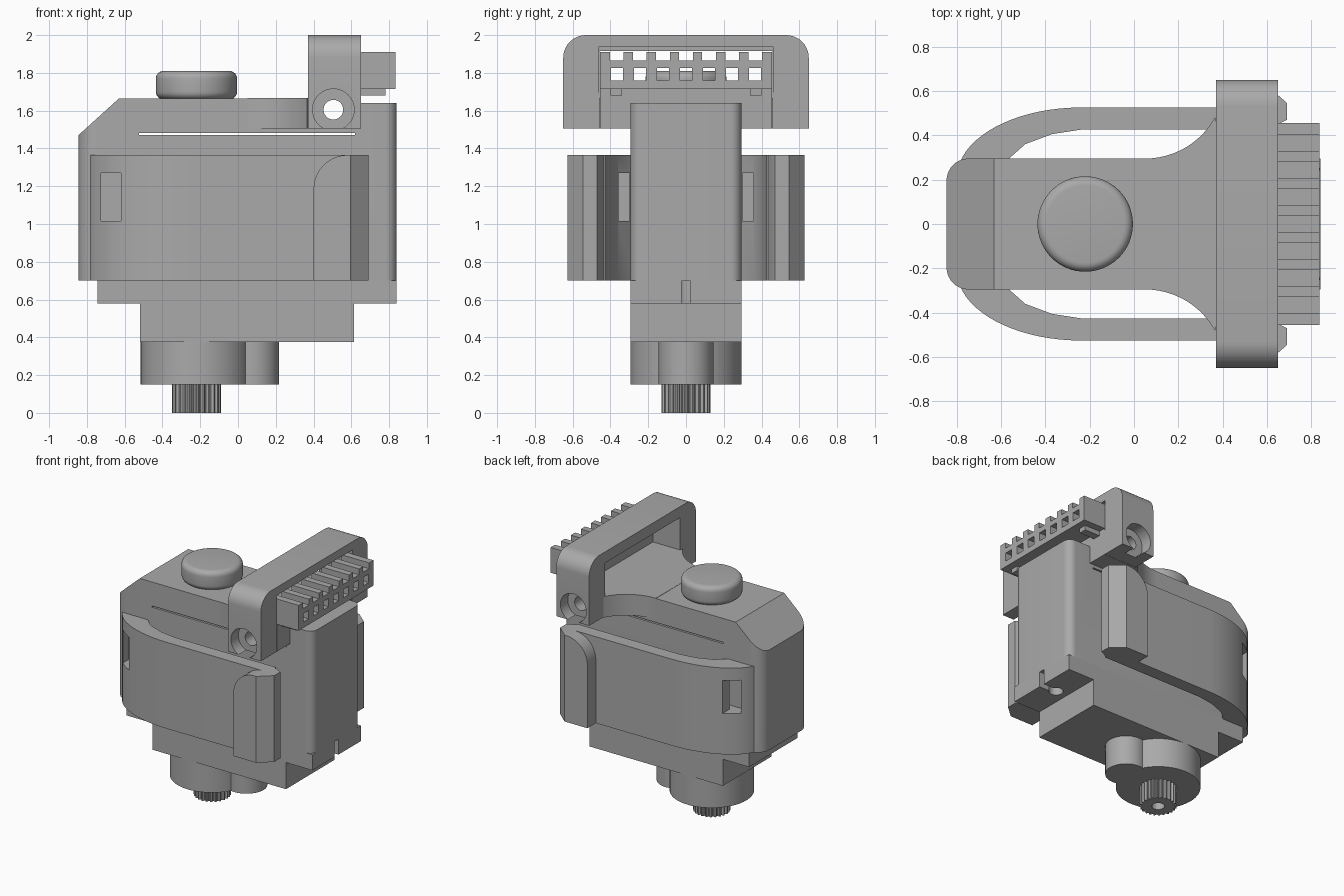
import bpy, bmesh
from math import sin, cos, pi
from mathutils import Vector

cube = bpy.data.objects.get("Cube")
if cube:
    bpy.data.objects.remove(cube)

grey = bpy.data.materials.new("plain grey")
grey.use_nodes = True
colour = (0.40, 0.40, 0.40, 1)
grey.diffuse_color = colour
grey.node_tree.nodes["Principled BSDF"].inputs["Base Color"].default_value = colour


def arc(cx, cy, rx, ry, start, end, steps=10):
    """Points on an elliptical arc, angles in quarter turns."""
    angles = [(start + (end - start) * i / steps) * pi / 2 for i in range(steps + 1)]
    return [(cx + rx * cos(a), cy + ry * sin(a)) for a in angles]


def circle(cx, cy, r, steps=64):
    return arc(cx, cy, r, r, 0, 4, steps)[:-1]


def prism(name, points, axis, low, high):
    """Extrude a flat profile along an axis; x takes (y,z), y takes (x,z), z takes (x,y)."""
    place = {"x": lambda a, b, t: (t, a, b),
             "y": lambda a, b, t: (a, t, b),
             "z": lambda a, b, t: (a, b, t)}[axis]
    bm = bmesh.new()
    ends = [[bm.verts.new(place(a, b, t)) for a, b in points] for t in (low, high)]
    bm.faces.new(ends[0])
    bm.faces.new(ends[1])
    for i in range(len(points)):
        j = (i + 1) % len(points)
        bm.faces.new((ends[0][i], ends[0][j], ends[1][j], ends[1][i]))
    bmesh.ops.recalc_face_normals(bm, faces=bm.faces)
    mesh = bpy.data.meshes.new(name)
    bm.to_mesh(mesh)
    bm.free()
    mesh.materials.append(grey)
    obj = bpy.data.objects.new(name, mesh)
    bpy.context.collection.objects.link(obj)
    return obj


def box(name, x, y, z):
    return prism(name, [(x[0], y[0]), (x[1], y[0]), (x[1], y[1]), (x[0], y[1])], "z", *z)


def activate(obj):
    bpy.ops.object.select_all(action="DESELECT")
    obj.select_set(True)
    bpy.context.view_layer.objects.active = obj


def apply(obj, kind, **settings):
    mod = obj.modifiers.new(kind.lower(), kind)
    for key, value in settings.items():
        setattr(mod, key, value)
    activate(obj)
    bpy.ops.object.modifier_apply(modifier=mod.name)


def cut(obj, *cutters):
    for cutter in cutters:
        apply(obj, "BOOLEAN", operation="DIFFERENCE", solver="EXACT", object=cutter)
        bpy.data.objects.remove(cutter)


def bolt_hole():
    return prism("bolt_hole", circle(0.505, 1.605, 0.052), "y", -0.8, 0.8)


W = 0.295      # half width of the casing
SHAFT = -0.22  # shaft position along x

# Main casing: rounded plan, sloped top corner, lowered right end
plan = (arc(0.78, W - 0.06, 0.06, 0.06, 0, 1) + arc(-0.745, W - 0.1, 0.1, 0.1, 1, 2)
        + arc(-0.745, 0.1 - W, 0.1, 0.1, 2, 3) + arc(0.78, 0.06 - W, 0.06, 0.06, 3, 4))
casing = prism("casing", plan, "z", 0.70, 1.665)
bm = bmesh.new()
bm.from_mesh(casing.data)
sliced = bmesh.ops.bisect_plane(bm, geom=bm.verts[:] + bm.edges[:] + bm.faces[:], dist=1e-5,
                                plane_co=(-0.845, 0, 1.47), plane_no=(-0.195, 0, 0.215),
                                clear_outer=True)
rim = [e for e in sliced["geom_cut"] if isinstance(e, bmesh.types.BMEdge)]
bmesh.ops.holes_fill(bm, edges=rim)
bmesh.ops.recalc_face_normals(bm, faces=bm.faces)
bm.to_mesh(casing.data)
bm.free()
cut(casing,
    box("end_step", (0.65, 1), (-1, 1), (1.64, 2)),
    box("seam_slot", (-0.525, 0.62), (-1, 1), (1.471, 1.481)),
    box("strap_slot", (-0.67, -0.62), (-1, 1), (1.015, 1.27)),
    bolt_hole())

# Mounting flange with notch and screw hole at each end, and the lower casing
flange = box("mounting_flange", (-0.745, 0.84), (-W, W), (0.58, 0.70))
cut(flange,
    box("notch", (0.72, 1), (-0.023, 0.023), (0.5, 0.699)),
    prism("screw_hole", circle(0.71, 0, 0.05, 32), "z", 0.5, 0.699),
    prism("screw_hole", circle(-0.63, 0, 0.05, 32), "z", 0.5, 0.699))
box("lower_casing", (-0.52, 0.615), (-W, W), (0.375, 0.58))

# Gear housing and toothed output shaft
prism("gear_housing", circle(SHAFT, 0, W), "z", 0.15, 0.376)
prism("small_gear_housing", circle(0.073, 0, 0.145), "z", 0.15, 0.376)
teeth = []
for i in range(96):
    a = 2 * pi * i / 96
    r = 0.13 if i % 4 < 2 else 0.115
    teeth.append((SHAFT + r * cos(a), r * sin(a)))
shaft = prism("output_shaft", teeth, "z", 0, 0.16)
cut(shaft, prism("shaft_bore", circle(SHAFT, 0, 0.045, 32), "z", -0.1, 0.12))

# Round cap on top
cap = prism("top_cap", circle(SHAFT, 0, 0.215), "z", 1.66, 1.81)
apply(cap, "BEVEL", width=0.04, segments=6, limit_method="ANGLE", angle_limit=1)

# Neck that flares out to the bracket
side = [(0.05, W)] + arc(0.05, W + 0.36, 0.36, 0.36, 3, 3.68, 12)[1:]
side = side + [(0.37, 0.455), (0.65, 0.455)]
neck = prism("flared_neck", side + [(x, -y) for x, y in reversed(side)], "z", 1.505, 1.667)
cut(neck, bolt_hole())

# Bracket arch with counterbored bolt holes
arch = ([(-0.65, 1.505)] + arc(-0.53, 1.88, 0.12, 0.12, 2, 1) + arc(0.53, 1.88, 0.12, 0.12, 1, 0)
        + [(0.65, 1.505), (0.457, 1.505), (0.457, 1.915), (-0.457, 1.915), (-0.457, 1.505)])
bracket = prism("bracket_arch", arch, "x", 0.37, 0.65)
cut(bracket, bolt_hole(),
    box("connector_recess", (0.60, 0.7), (-0.462, 0.462), (1.70, 1.937)))
for s in (-1, 1):
    lo, hi = sorted((s * 0.56, s * 0.8))
    cut(bracket, prism("counterbore", circle(0.505, 1.605, 0.11), "y", lo, hi))

# Multi-way connector with seven slots and seven windows
box("connector_ledge", (0.60, 0.65), (-0.455, 0.455), (1.66, 1.716))
connector = box("connector", (0.60, 0.835), (-0.455, 0.455), (1.715, 1.91))
for i in range(7):
    y = (i - 3) * 0.122
    cut(connector,
        box("slot", (0.5, 1), (y - 0.036, y + 0.036), (1.865, 2)),
        box("window", (0.5, 1), (y - 0.032, y + 0.032), (1.76, 1.825)))
for y in (-0.37, 0.37):
    box("connector_clip", (0.64, 0.78), (y - 0.03, y + 0.03), (1.68, 1.72))

# Curved side arms with strap window and a thick grip at the end
outer = arc(-0.24, 0.205, 0.56, 0.32, 1, 1.85, 16)
for s, hand in ((-1, "right"), (1, "left")):
    plan = ([(0.62, 0.525)] + outer + [(-0.745, 0.28), (-0.58, 0.28), (-0.49, 0.36)]
            + [(-0.37, 0.405), (-0.24, 0.425), (0.62, 0.425)])
    arm = prism(hand + "_side_arm", [(x, s * y) for x, y in plan], "z", 0.70, 1.365)
    lo, hi = sorted((s * 0.298, s * 0.8))
    gap_lo, gap_hi = sorted((s * 0.298, s * 0.357))
    cut(arm,
        box("strap_window", (-0.725, -0.62), (lo, hi), (1.015, 1.27)),
        box("strap_path", (-0.725, -0.4), (gap_lo, gap_hi), (1.015, 1.27)))
    tip = [(0.40, 0.425), (0.40, 0.628), (0.595, 0.628), (0.69, 0.545), (0.69, 0.47), (0.60, 0.425)]
    grip = prism(hand + "_arm_grip", [(x, s * y) for x, y in tip], "z", 0.70, 1.365)
    corner = [(0.3, 1.4), (0.3, 1.185), (0.40, 1.185)] + arc(0.58, 1.185, 0.18, 0.18, 2, 1) + [(0.58, 1.4)]
    lo, hi = sorted((s * 0.524, s * 0.8))
    cut(grip, prism("corner_round", corner, "y", lo, hi))

# Smooth the round surfaces, keep edges sharp
bpy.ops.object.select_all(action="DESELECT")
for obj in bpy.context.collection.objects:
    if obj.type == "MESH":
        obj.select_set(True)
        bpy.context.view_layer.objects.active = obj
bpy.ops.object.shade_smooth_by_angle(angle=0.5)
